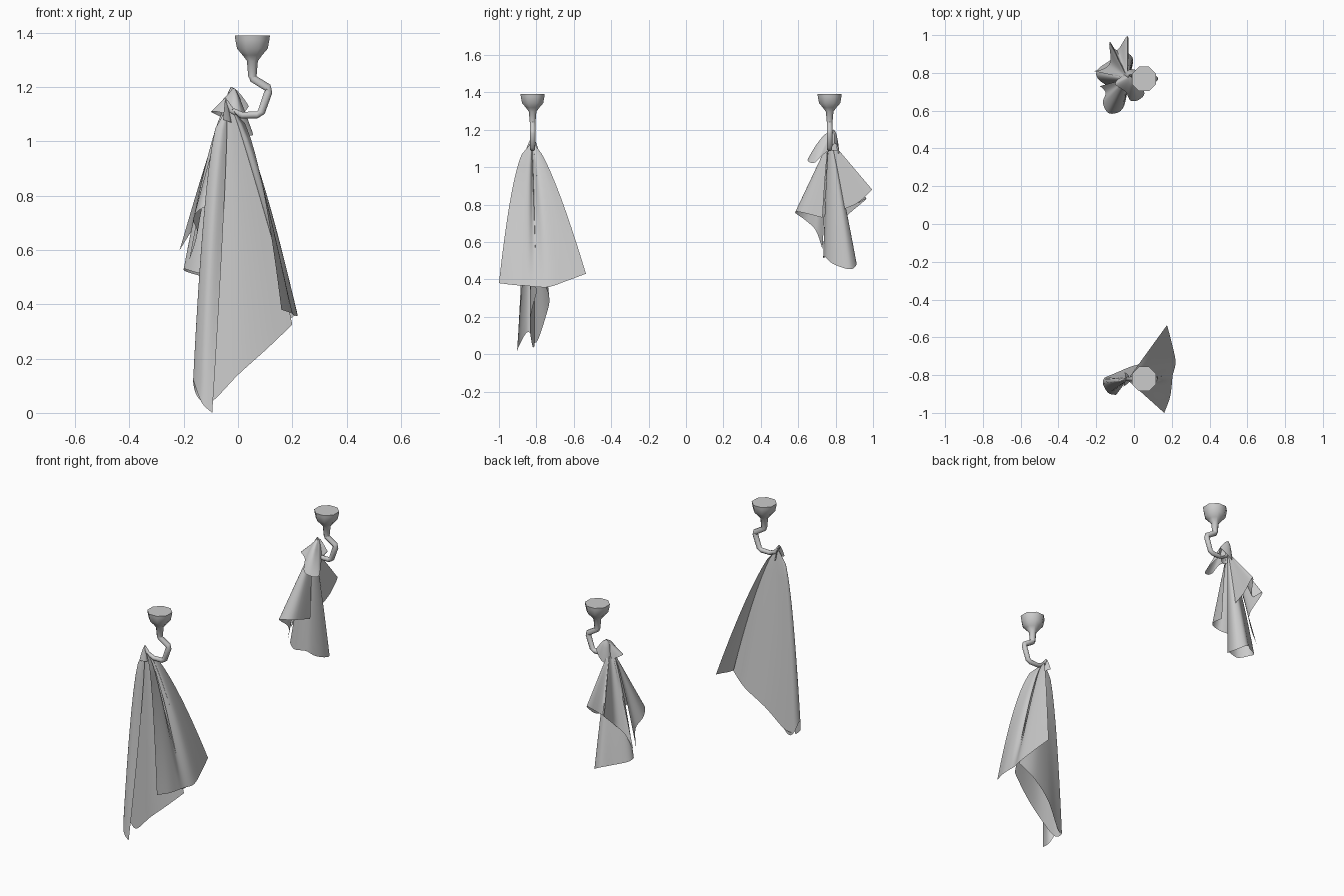
import bpy, bmesh, math
from mathutils import Vector


def finish(name, bm, angle=50):
    bmesh.ops.recalc_face_normals(bm, faces=bm.faces)
    me = bpy.data.meshes.new(name)
    bm.to_mesh(me)
    bm.free()
    ob = bpy.data.objects.new(name, me)
    bpy.context.collection.objects.link(ob)
    bpy.ops.object.select_all(action='DESELECT')
    ob.select_set(True)
    bpy.context.view_layer.objects.active = ob
    bpy.ops.object.shade_smooth_by_angle(angle=math.radians(angle))
    return ob


def spline(a, b, c, d, u):
    # Catmull-Rom interpolation between neighbouring ribs
    return 0.5 * (2 * b + (c - a) * u + (2 * a - 5 * b + 4 * c - d) * u * u
                  + (3 * b - a - 3 * c + d) * u ** 3)


def drape(name, apex, ribs, closed=False, rows=14, sub=5, neck=0.06):
    """Cloth hanging from apex; each rib = bottom x, y, z and spread power."""
    apex = Vector(apex)
    lines = []
    for x, y, z, p in ribs:
        end = Vector((x, y, z))
        line = []
        for i in range(rows + 1):
            t = i / rows
            f = neck + (1 - neck) * t ** p
            q = apex.lerp(end, f)
            q.z = apex.z + (z - apex.z) * t
            line.append(q)
        lines.append(line)
    n = len(lines)
    pick = (lambda k: lines[k % n]) if closed else (lambda k: lines[max(0, min(n - 1, k))])
    cols = []
    for k in range(n if closed else n - 1):
        a, b, c, d = (pick(k + j) for j in (-1, 0, 1, 2))
        for s in range(sub):
            cols.append([spline(a[i], b[i], c[i], d[i], s / sub) for i in range(rows + 1)])
    if not closed:
        cols.append(lines[-1])
    bm = bmesh.new()
    grid = [[bm.verts.new(q) for q in col] for col in cols]
    m = len(grid)
    for k in range(m if closed else m - 1):
        g, h = grid[k], grid[(k + 1) % m]
        for i in range(rows):
            bm.faces.new((g[i], h[i], h[i + 1], g[i + 1]))
    return finish(name, bm, 70)


def tube(name, pts, y, radii, sides=8):
    """Round bar swept along a path in the xz plane, with closed ends."""
    pts = [Vector((x, y, z)) for x, z in pts]
    bm = bmesh.new()
    rings = []
    for i, p in enumerate(pts):
        d = (pts[min(i + 1, len(pts) - 1)] - pts[max(i - 1, 0)]).normalized()
        side = Vector((0, 1, 0))
        up = d.cross(side)
        rings.append([bm.verts.new(p + radii[i] * (math.cos(a) * up + math.sin(a) * side))
                      for a in (2 * math.pi * (j + 0.5) / sides for j in range(sides))])
    for r, s in zip(rings, rings[1:]):
        for j in range(sides):
            bm.faces.new((r[j], r[(j + 1) % sides], s[(j + 1) % sides], s[j]))
    bm.faces.new(rings[0])
    bm.faces.new(rings[-1])
    return finish(name, bm)


def hook(tag, y):
    # wall cup
    tube("cup_" + tag, [(0.053, z) for z in (1.39, 1.375, 1.342, 1.318, 1.297, 1.235)], y,
         [0.070, 0.068, 0.061, 0.039, 0.022, 0.016])
    # bent arm
    tube("hook_arm_" + tag,
         [(0.053, 1.26), (0.055, 1.232), (0.11, 1.198), (0.112, 1.183), (0.086, 1.108),
          (0.07, 1.098), (0.015, 1.097), (-0.025, 1.115), (-0.045, 1.15)],
         y, [0.015, 0.016, 0.016, 0.016, 0.015, 0.014, 0.013, 0.012, 0.007])


hook("front", -0.82)
hook("back", 0.768)

# large towel: wide outer panel facing right
A = (-0.035, -0.825, 1.12)
drape("large_towel_outer_panel", A, [
    (0.16, -1.0, 0.38, 0.5), (0.19, -0.92, 0.37, 0.64), (0.20, -0.85, 0.365, 0.72),
    (0.205, -0.80, 0.36, 0.95), (0.22, -0.73, 0.36, 0.75), (0.20, -0.63, 0.395, 0.72),
    (0.175, -0.535, 0.43, 0.76)])
# large towel: hollow tail fold running down to the left
drape("large_towel_tail", A, [
    (0.20, -0.80, 0.325, 0.75), (0.10, -0.825, 0.23, 0.8), (0.0, -0.835, 0.14, 0.8),
    (-0.10, -0.82, 0.04, 0.6), (-0.15, -0.81, 0.06, 0.45), (-0.165, -0.845, 0.12, 0.42),
    (-0.135, -0.895, 0.04, 0.6), (-0.095, -0.905, 0.0, 1.3)])
drape("large_towel_inner_fold", A, [
    (0.21, -0.75, 0.36, 0.75), (0.12, -0.73, 0.29, 0.9), (0.0, -0.75, 0.2, 0.95),
    (-0.10, -0.79, 0.08, 0.6), (-0.15, -0.81, 0.06, 0.45)])
# tip of cloth standing over the hook
drape("large_towel_tip", (-0.045, -0.82, 1.16), [
    (-0.055, -0.86, 1.08, 0.7), (-0.025, -0.835, 1.07, 0.9), (-0.03, -0.80, 1.07, 0.9),
    (-0.05, -0.785, 1.08, 0.7)], rows=5, sub=3)

# small towel: long central drape
B = (-0.035, 0.77, 1.13)
drape("small_towel_drape", B, [
    (-0.07, 0.745, 0.52, 0.4), (-0.035, 0.775, 0.49, 0.5), (-0.01, 0.83, 0.465, 0.7),
    (-0.01, 0.885, 0.455, 0.85), (-0.06, 0.912, 0.485, 0.9), (-0.12, 0.87, 0.50, 0.8),
    (-0.19, 0.82, 0.52, 0.75), (-0.195, 0.775, 0.53, 0.7), (-0.14, 0.735, 0.515, 0.6)],
      closed=True)
# small towel: side flaps
drape("small_towel_rear_flap", B, [
    (-0.215, 0.81, 0.60, 0.9), (-0.165, 0.82, 0.68, 0.75),
    (-0.125, 0.86, 0.74, 0.75), (-0.13, 0.965, 0.83, 0.95), (-0.09, 0.92, 0.81, 0.85),
    (-0.035, 0.995, 0.88, 1.0), (-0.03, 0.92, 0.81, 0.85), (-0.03, 0.83, 0.77, 0.6)])
drape("small_towel_front_flap", B, [
    (-0.03, 0.73, 0.73, 0.6), (-0.06, 0.61, 0.76, 1.0), (-0.13, 0.585, 0.755, 1.0),
    (-0.165, 0.64, 0.715, 0.9), (-0.15, 0.695, 0.66, 0.75), (-0.18, 0.73, 0.56, 0.75)])
# small towel: drooping collar above the hook
drape("small_towel_collar", (-0.015, 0.785, 1.195), [
    (-0.04, 0.80, 1.08, 0.6), (-0.10, 0.745, 1.11, 1.1), (-0.045, 0.70, 1.10, 0.7),
    (-0.02, 0.655, 1.05, 0.65), (0.02, 0.655, 1.03, 0.65), (0.055, 0.69, 1.025, 0.9),
    (0.03, 0.75, 1.08, 0.7), (0.01, 0.81, 1.09, 0.6)], rows=8)
drape("small_towel_knot", (-0.025, 0.79, 1.2), [
    (-0.045, 0.76, 1.08, 0.5), (-0.01, 0.755, 1.07, 0.5), (0.04, 0.795, 1.13, 0.7),
    (-0.01, 0.82, 1.08, 0.5), (-0.05, 0.80, 1.07, 0.5)], closed=True, rows=6, sub=3)
